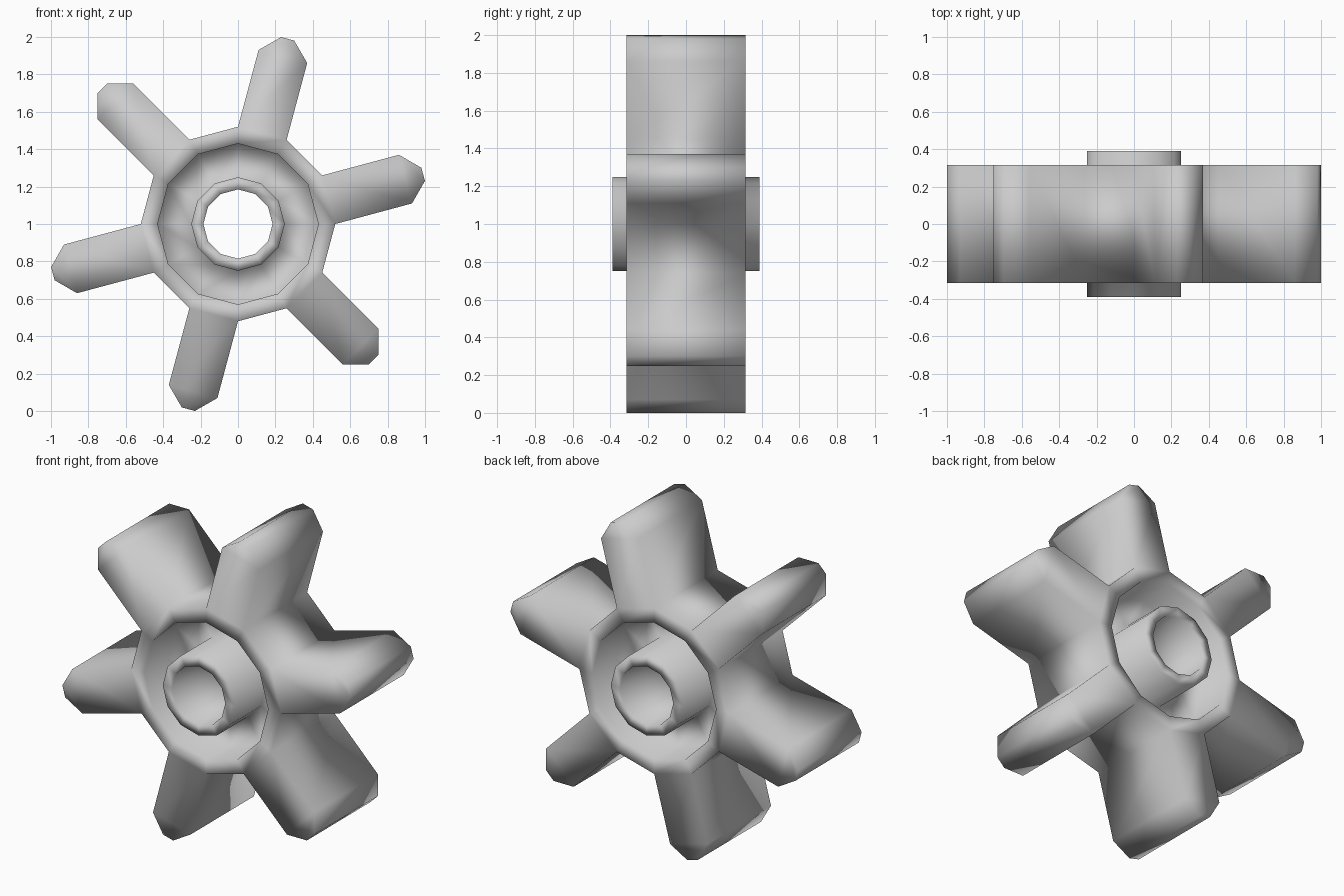
import bpy, bmesh
from math import cos, sin, radians
from mathutils import Vector

cube = bpy.data.objects.get("Cube")
if cube:
    bpy.data.objects.remove(cube)

SIDES = 12
CENTRE = Vector((0, 0, 1))

grey = bpy.data.materials.new("grey_metal")
grey.use_nodes = True
colour = (0.6, 0.6, 0.6, 1)
grey.diffuse_color = colour
grey.node_tree.nodes["Principled BSDF"].inputs["Base Color"].default_value = colour

# Half section (radius, y): rim, recess, web, hub, bore; mirrored to the back
half = [(0.52, -0.315), (0.43, -0.315), (0.43, -0.08),
        (0.25, -0.08), (0.25, -0.39), (0.185, -0.39)]
section = half + [(r, -y) for r, y in reversed(half)]


def direction(degrees):
    return Vector((cos(radians(degrees)), 0, sin(radians(degrees))))


# Wheel body: sweep the closed section around the axle
bm = bmesh.new()
rings = []
for i in range(SIDES):
    d = direction(i * 360 / SIDES)
    rings.append([bm.verts.new(CENTRE + d * r + Vector((0, y, 0))) for r, y in section])

n = len(section)
outer = []
for i in range(SIDES):
    a, b = rings[i], rings[(i + 1) % SIDES]
    for j in range(n):
        k = (j + 1) % n
        face = bm.faces.new((a[j], a[k], b[k], b[j]))
        if j == n - 1:
            outer.append((i, face))


def extrude(face, out, reach, width):
    """Push a face outward to a given radius and scale its width."""
    new = bmesh.ops.extrude_discrete_faces(bm, faces=[face])["faces"][0]
    side = Vector((-out.z, 0, out.x))
    for v in new.verts:
        across = (v.co - CENTRE).dot(side) * width
        v.co = CENTRE + out * reach + side * across + Vector((0, v.co.y, 0))
    return new


# Teeth: every second outer face becomes a straight tooth with a chamfered tip
for i, face in outer:
    if i % 2 == 0:
        out = direction((i + 0.5) * 360 / SIDES)
        shoulder = extrude(face, out, 0.927, 1)
        extrude(shoulder, out, 1.025, 0.27)

bmesh.ops.recalc_face_normals(bm, faces=bm.faces)
for f in bm.faces:
    f.smooth = True

mesh = bpy.data.meshes.new("gear_wheel")
bm.to_mesh(mesh)
bm.free()
mesh.materials.append(grey)
gear = bpy.data.objects.new("gear_wheel", mesh)
bpy.context.collection.objects.link(gear)
